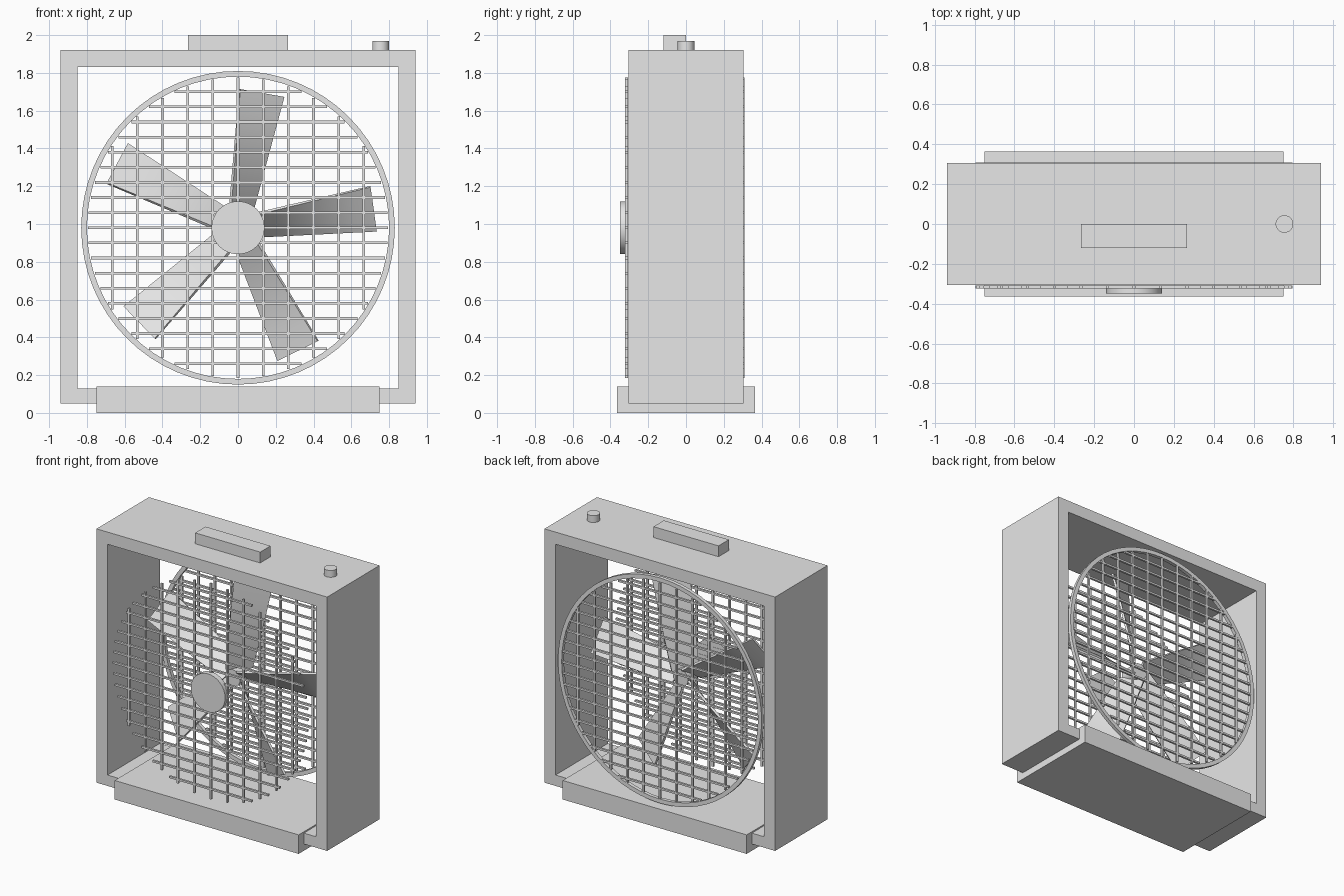
import bpy, bmesh, math
from mathutils import Matrix, Vector

if "Cube" in bpy.data.objects:
    bpy.data.objects.remove(bpy.data.objects["Cube"])

CZ = 0.98  # height of the fan axis
mat = bpy.data.materials.new("light_grey")
mat.diffuse_color = (0.8, 0.8, 0.8, 1)
mat.use_nodes = True
mat.node_tree.nodes["Principled BSDF"].inputs["Base Color"].default_value = mat.diffuse_color


def finish(name, bm):
    bmesh.ops.recalc_face_normals(bm, faces=bm.faces[:])
    me = bpy.data.meshes.new(name)
    bm.to_mesh(me)
    bm.free()
    me.materials.append(mat)
    ob = bpy.data.objects.new(name, me)
    bpy.context.collection.objects.link(ob)
    return ob


def add_box(bm, x0, x1, y0, y1, z0, z1):
    m = Matrix.Translation(((x0 + x1) / 2, (y0 + y1) / 2, (z0 + z1) / 2))
    m = m @ Matrix.Diagonal((x1 - x0, y1 - y0, z1 - z0, 1))
    bmesh.ops.create_cube(bm, size=1, matrix=m)


def box(name, *dims):
    bm = bmesh.new()
    add_box(bm, *dims)
    return finish(name, bm)


def cylinder(name, r, depth, centre, along_y=False, seg=48):
    bm = bmesh.new()
    m = Matrix.Translation(centre)
    if along_y:
        m = m @ Matrix.Rotation(math.pi / 2, 4, 'X')
    bmesh.ops.create_cone(bm, cap_ends=True, segments=seg, radius1=r, radius2=r, depth=depth, matrix=m)
    ob = finish(name, bm)
    smooth(ob)
    return ob


def smooth(ob):
    bpy.ops.object.select_all(action='DESELECT')
    ob.select_set(True)
    bpy.context.view_layer.objects.active = ob
    bpy.ops.object.shade_smooth_by_angle(angle=math.radians(30))


def loft(bm, loops, closed):
    """Bridge equal-length point loops; cap the ends unless closed."""
    rows = [[bm.verts.new(p) for p in loop] for loop in loops]
    n = len(rows[0])
    for i in range(len(rows) - (0 if closed else 1)):
        a, b = rows[i], rows[(i + 1) % len(rows)]
        for j in range(n):
            bm.faces.new((a[j], a[(j + 1) % n], b[(j + 1) % n], b[j]))
    if not closed:
        bm.faces.new(rows[0])
        bm.faces.new(rows[-1])


# Square housing, open at front and back
bm = bmesh.new()
prof = [(0.94, 0.05, 0.85, 0.13), (0.94, 1.92, 0.85, 1.83),
        (-0.94, 1.92, -0.85, 1.83), (-0.94, 0.05, -0.85, 0.13)]
Y = 0.305
loft(bm, [[(ox, -Y, oz), (ox, Y, oz), (ix, Y, iz), (ix, -Y, iz)] for ox, oz, ix, iz in prof], True)
finish("housing_frame", bm)

# Base, carry handle and control knob
box("base", -0.75, 0.75, -0.365, 0.365, 0, 0.14)
box("handle", -0.265, 0.265, -0.12, 0, 1.92, 2.0)
cylinder("control_knob", 0.044, 0.06, (0.755, 0, 1.94), seg=32)


# Grilles: crossing bars trimmed to a circle
def grille(name, y0, y1, R=0.795, t=0.007):
    bm = bmesh.new()
    for i in range(-9, 10):
        d = i * 0.08
        h = math.sqrt(R * R - d * d)
        add_box(bm, -h, h, y0, y1, CZ + d - t, CZ + d + t)
    for i in range(-5, 6):
        d = i * 0.8 / 6
        h = math.sqrt(R * R - d * d)
        add_box(bm, d - t, d + t, y0, y1, CZ - h, CZ + h)
    finish(name, bm)


grille("front_grille", -0.323, -0.308)
grille("back_grille", 0.295, 0.31)

# Ring around the back grille
bm = bmesh.new()
loops = []
for k in range(64):
    a = 2 * math.pi * k / 64
    loops.append([(r * math.cos(a), y, CZ + r * math.sin(a))
                  for r, y in ((0.8, 0.278), (0.83, 0.278), (0.83, 0.305), (0.8, 0.305))])
loft(bm, loops, True)
smooth(finish("back_ring", bm))

# Front cap and the small axle joining the blades
cylinder("hub_cap", 0.14, 0.04, (0, -0.33, CZ), True)
cylinder("axle", 0.06, 0.12, (0, 0, CZ), True, 24)

# Five twisted blades
for k in range(5):
    turn = Matrix.Rotation(-math.radians(8 + 72 * k), 3, 'Y')
    bm = bmesh.new()
    loops = []
    for s in range(7):
        f = s / 6
        r = 0.05 + 0.675 * f
        pitch = math.radians(55 - 30 * f)
        width = 0.11 + 0.127 * f
        chord = Vector((0, -math.sin(pitch), math.cos(pitch))) * (width / math.cos(pitch) / 2)
        thick = Vector((0, math.cos(pitch), math.sin(pitch))) * 0.008
        loops.append([turn @ (Vector((r, 0, 0)) + chord * u + thick * v) + Vector((0, 0, CZ))
                      for u, v in ((-1, -1), (1, -1), (1, 1), (-1, 1))])
    loft(bm, loops, False)
    smooth(finish("fan_blade_%d" % (k + 1), bm))
